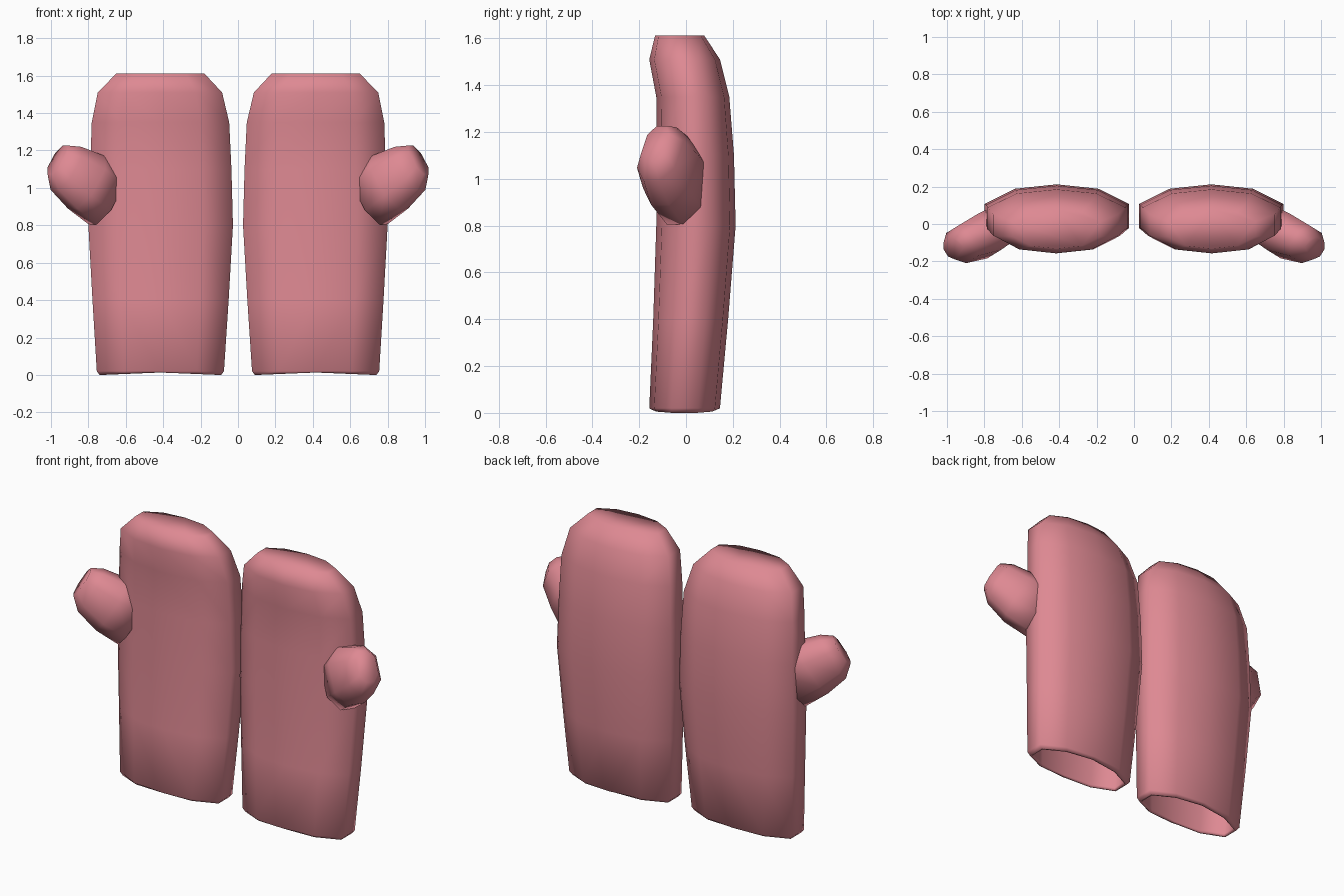
import bpy, bmesh
from mathutils import Vector

if "Cube" in bpy.data.objects:
    bpy.data.objects.remove(bpy.data.objects["Cube"])

wool = bpy.data.materials.new("dusty pink wool")
wool.diffuse_color = (0.73, 0.25, 0.29, 1)
wool.use_nodes = True
wool.node_tree.nodes["Principled BSDF"].inputs["Base Color"].default_value = wool.diffuse_color

# ten-sided flattened cross-section
SECTION = [(1, -.38), (1, .38), (.58, .86), (0, 1), (-.58, .86),
           (-1, .38), (-1, -.38), (-.58, -.86), (0, -1), (.58, -.86)]
# height, x min, x max, y min, y max
BODY = [(0.0, .09, .74, -.145, .13), (.02, .075, .755, -.157, .145),
        (.40, .05, .778, -.14, .18), (.80, .027, .80, -.127, .212),
        (1.10, .035, .79, -.127, .205), (1.35, .047, .782, -.127, .185),
        (1.51, .085, .75, -.157, .145), (1.612, .18, .65, -.132, .078)]
# thumb: centre, half height, half thickness
THUMB = [((.70, 0, .95), .17, .105), ((.81, -.065, 1.03), .165, .115),
         ((.92, -.11, 1.105), .135, .097), ((.965, -.13, 1.15), .09, .058)]
THUMB_UP = Vector((-.45, .28, .85))
THUMB_SIDE = Vector((.55, .83, 0))
OCT = [(1, .4), (.5, 1), (-.5, 1), (-1, .4), (-1, -.4), (-.5, -1), (.5, -1), (1, -.4)]


def body_ring(z, x0, x1, y0, y1, inset=0):
    cx, cy = (x0 + x1) / 2, (y0 + y1) / 2
    hx, hy = (x1 - x0) / 2 - inset, (y1 - y0) / 2 - inset
    # the cuff opening rises slightly in the middle
    return [Vector((cx + hx * a, cy + hy * b,
                    z + (.013 * (1 - abs(a)) if z < .01 else 0))) for a, b in SECTION]


def loft(name, rings, side):
    bm = bmesh.new()
    loops = [[bm.verts.new((p.x * side, p.y, p.z)) for p in r] for r in rings]
    n = len(loops[0])
    for a, b in zip(loops, loops[1:]):
        for i in range(n):
            bm.faces.new((a[i], a[(i + 1) % n], b[(i + 1) % n], b[i]))
    bm.faces.new(loops[0])
    bm.faces.new(loops[-1])
    bmesh.ops.recalc_face_normals(bm, faces=bm.faces[:])
    for f in bm.faces:
        f.smooth = True
    me = bpy.data.meshes.new(name)
    bm.to_mesh(me)
    bm.free()
    me.materials.append(wool)
    ob = bpy.data.objects.new(name, me)
    bpy.context.collection.objects.link(ob)


for label, side in (("left", -1), ("right", 1)):
    # hollow hand: lining from the top down, round the cuff, then the outside up
    lining = [body_ring(r[0] - (.03 if r[0] > 1.6 else 0), *r[1:], inset=.025)
              for r in reversed(BODY[1:])]
    outside = [body_ring(*r) for r in BODY]
    lip = [body_ring(*BODY[0], inset=.012)]
    loft(label + "_mitten_hand", lining + lip + outside, side)
    # thumb
    rings = [[Vector(c) + THUMB_UP * (hu * a) + THUMB_SIDE * (hv * b) for a, b in OCT]
             for c, hu, hv in THUMB]
    loft(label + "_mitten_thumb", rings, side)
